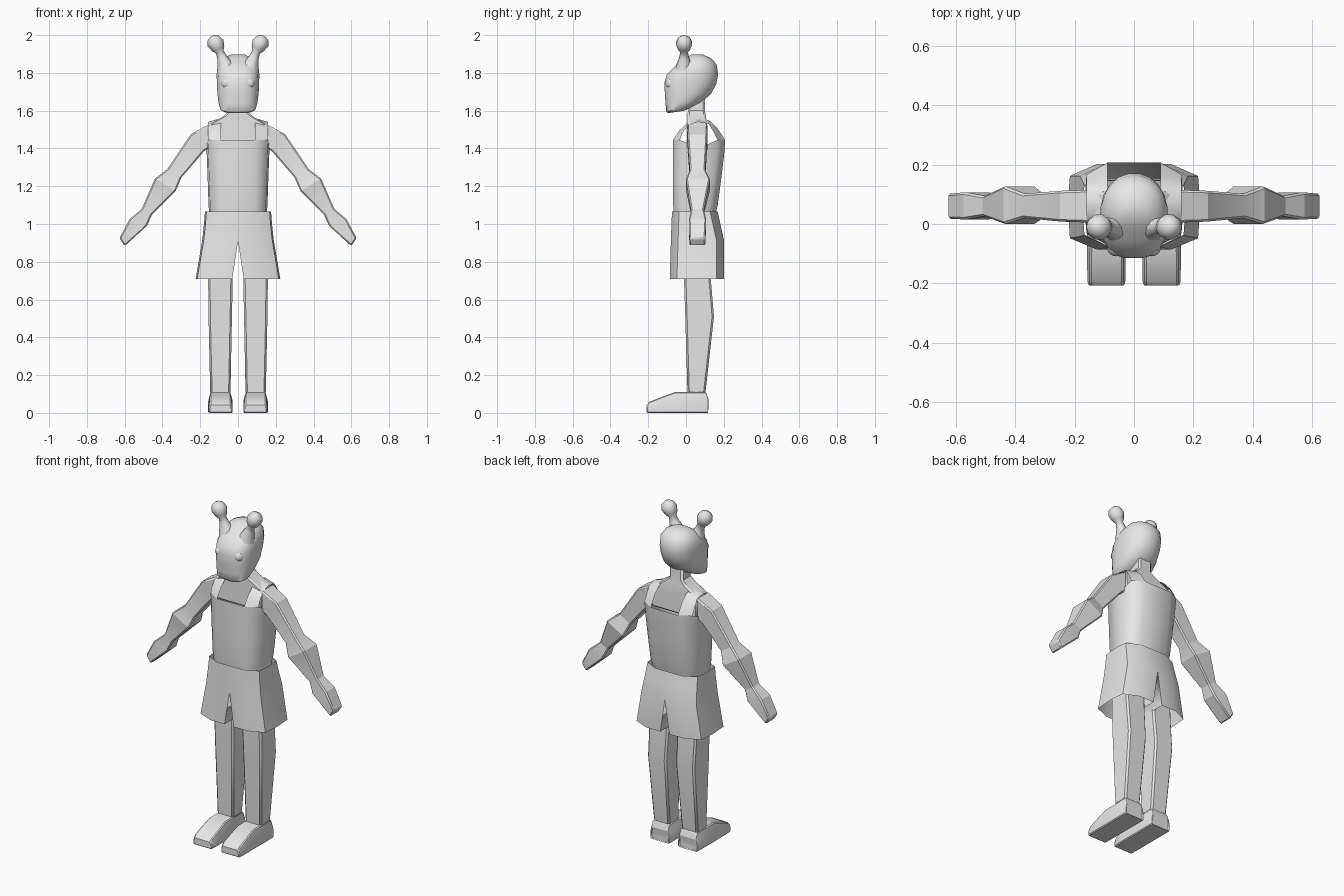
import bpy, bmesh, math

if "Cube" in bpy.data.objects:
    bpy.data.objects.remove(bpy.data.objects["Cube"])

grey = bpy.data.materials.new("plain_grey")
grey.diffuse_color = (0.8, 0.8, 0.8, 1)
grey.use_nodes = True
grey.node_tree.nodes["Principled BSDF"].inputs["Base Color"].default_value = grey.diffuse_color


def finish(name, bm, mirror=True, bevel=0, angle=40):
    """Turn a bmesh into a named, mirrored and smoothed object."""
    bmesh.ops.recalc_face_normals(bm, faces=bm.faces)
    me = bpy.data.meshes.new(name)
    bm.to_mesh(me)
    bm.free()
    me.materials.append(grey)
    ob = bpy.data.objects.new(name, me)
    bpy.context.collection.objects.link(ob)
    for o in bpy.context.selected_objects:
        o.select_set(False)
    ob.select_set(True)
    bpy.context.view_layer.objects.active = ob
    bpy.ops.object.shade_smooth_by_angle(angle=math.radians(angle))
    if bevel:
        b = ob.modifiers.new("soft_edges", 'BEVEL')
        b.width, b.segments, b.limit_method = bevel, 1, 'ANGLE'
        b.angle_limit = math.radians(50)
    if mirror:
        m = ob.modifiers.new("mirror", 'MIRROR')
        m.merge_threshold = 0.0005
    return ob


def loft(rings, closed=True, caps=True):
    """Skin a list of equal-length point rings."""
    bm = bmesh.new()
    vs = [[bm.verts.new(p) for p in r] for r in rings]
    n = len(rings[0])
    for a, b in zip(vs, vs[1:]):
        for i in range(n if closed else n - 1):
            j = (i + 1) % n
            bm.faces.new((a[i], a[j], b[j], b[i]))
    if caps:
        bm.faces.new(vs[0])
        bm.faces.new(vs[-1])
    return bm


def box_ring(x0, x1, y0, y1, z):
    return [(x0, y0, z), (x1, y0, z), (x1, y1, z), (x0, y1, z)]


def spow(v, e):
    return math.copysign(abs(v) ** e, v)


# Head: tilted rings given as front y, z, back y, z, half width
head = [(-.095, 1.587, -.01, 1.600, .070), (-.106, 1.597, .02, 1.612, .092),
        (-.109, 1.640, .085, 1.645, .104), (-.113, 1.690, .135, 1.690, .110),
        (-.116, 1.745, .162, 1.742, .113), (-.104, 1.790, .172, 1.795, .114),
        (-.060, 1.835, .163, 1.845, .108), (-.010, 1.873, .135, 1.877, .083),
        (.030, 1.898, .090, 1.897, .035)]
rings = []
for yf, zf, yb, zb, w in head:
    r = []
    for k in range(20):
        a = 2 * math.pi * (k + .5) / 20
        e = .72 if math.cos(a) > 0 else .95
        t = .5 - .5 * spow(math.cos(a), e)
        r.append((w * spow(math.sin(a), e), yf + (yb - yf) * t, zf + (zb - zf) * t))
    rings.append(r)
finish("head", loft(rings), mirror=False, angle=50)

# Knobbed feelers on top of the head: x, z, radius along a tilted axis
stalk = [(.066, 1.825, .048), (.084, 1.880, .027), (.096, 1.910, .021),
         (.104, 1.927, .034), (.119, 1.957, .045), (.131, 1.984, .033),
         (.136, 1.996, .010)]
rings = [[(x + r * .92 * math.cos(a), -.01 + r * math.sin(a), z - r * .4 * math.cos(a))
          for a in [math.tau * k / 10 for k in range(10)]] for x, z, r in stalk]
finish("feeler", loft(rings), angle=60)

# Bulging eyes
bm = bmesh.new()
bmesh.ops.create_uvsphere(bm, u_segments=14, v_segments=8, radius=.031)
bmesh.ops.translate(bm, verts=bm.verts, vec=(.06, -.078, 1.745))
finish("eye", bm, angle=60)

# Neck widening into the shoulders beneath the top
neck = [(.045, .015, .100, 1.70), (.045, .010, .100, 1.60), (.075, .008, .105, 1.572),
        (.155, .008, .112, 1.525), (.155, .005, .115, 1.40)]
finish("neck_and_shoulders",
       loft([box_ring(-w, w, y0, y1, z) for w, y0, y1, z in neck]),
       mirror=False, bevel=.01)


# Sleeveless top: open shell with a dip at each armhole
def half_ring(z, w, yf, yb, inner=0, mid=.09, dip=0):
    return [(inner, yf, z), (mid, yf, z), (w - .008, yf + .038, z), (w, .065, z - dip),
            (w - .008, yb - .04, z), (mid, yb, z), (inner, yb, z)]


finish("top_body", loft([half_ring(1.03, .150, -.062, .150),
                         half_ring(1.10, .156, -.068, .168),
                         half_ring(1.25, .161, -.070, .188),
                         half_ring(1.38, .166, -.070, .203),
                         half_ring(1.445, .168, -.070, .207, dip=.045)],
                        closed=False, caps=False), angle=60)

# Shoulder straps: inner and outer edges over the shoulder
inner = [(-.070, 1.445), (-.035, 1.495), (.015, 1.542), (.065, 1.560),
         (.125, 1.547), (.165, 1.51), (.207, 1.445)]
outer = [(-.032, 1.445), (-.020, 1.480), (.015, 1.525), (.065, 1.540),
         (.120, 1.530), (.145, 1.49), (.167, 1.445)]
finish("strap", loft([[(.09, y, z) for y, z in inner], [(.160, y, z) for y, z in outer]],
                     closed=False, caps=False), angle=60)

# Shorts: open shell that splits into two legs at the crotch
short_rings = [half_ring(1.065, .175, -.074, .168),
               half_ring(1.00, .180, -.077, .182),
               half_ring(.91, .190, -.080, .202, mid=.10),
               half_ring(.71, .224, -.086, .202, inner=.03, mid=.125)]
bm = loft(short_rings, closed=False, caps=False)
bm.faces.new([bm.verts.new(p) for p in (short_rings[2][0], short_rings[2][-1],
                                        short_rings[3][-1], short_rings[3][0])])
bmesh.ops.remove_doubles(bm, verts=bm.verts, dist=.0001)
finish("shorts", bm, angle=50)

# Arms with hands: top x, z, bottom x, z, front y, back y
arm = [(.150, 1.530, .150, 1.405, .005, .115), (.250, 1.475, .180, 1.385, .008, .112),
       (.375, 1.290, .300, 1.245, .020, .102), (.440, 1.240, .330, 1.175, .000, .127),
       (.510, 1.080, .455, 1.050, .026, .095), (.575, 1.025, .482, .990, .015, .107),
       (.628, .925, .600, .883, .018, .102)]
finish("arm", loft([[(xt, y0, zt), (xt, y1, zt), (xb, y1, zb), (xb, y0, zb)]
                    for xt, zt, xb, zb, y0, y1 in arm]), bevel=.007, angle=20)

# Legs
leg = [(.028, .158, -.010, .125, .86), (.028, .158, -.010, .132, .70),
       (.032, .156, -.004, .148, .51), (.040, .147, .008, .102, .10)]
finish("leg", loft([box_ring(*r) for r in leg]), bevel=.01, angle=20)

# Shoes: cross-sections along y as y, half width, top half width, top height
shoe = [(-.208, .060, .055, .042), (-.192, .064, .056, .060), (-.130, .065, .056, .084),
        (-.060, .065, .053, .110), (.105, .065, .053, .110), (.122, .062, .053, .065),
        (.112, .060, .055, .030)]
rings = []
for i, (y, w, t, h) in enumerate(shoe):
    c = .093
    rings.append([(c - w, y, 0 if i < 6 else .0), (c + w, y, 0), (c + w, y, h * .55),
                  (c + t, y, h), (c - t, y, h), (c - w, y, h * .55)])
finish("shoe", loft(rings), bevel=.006, angle=35)
